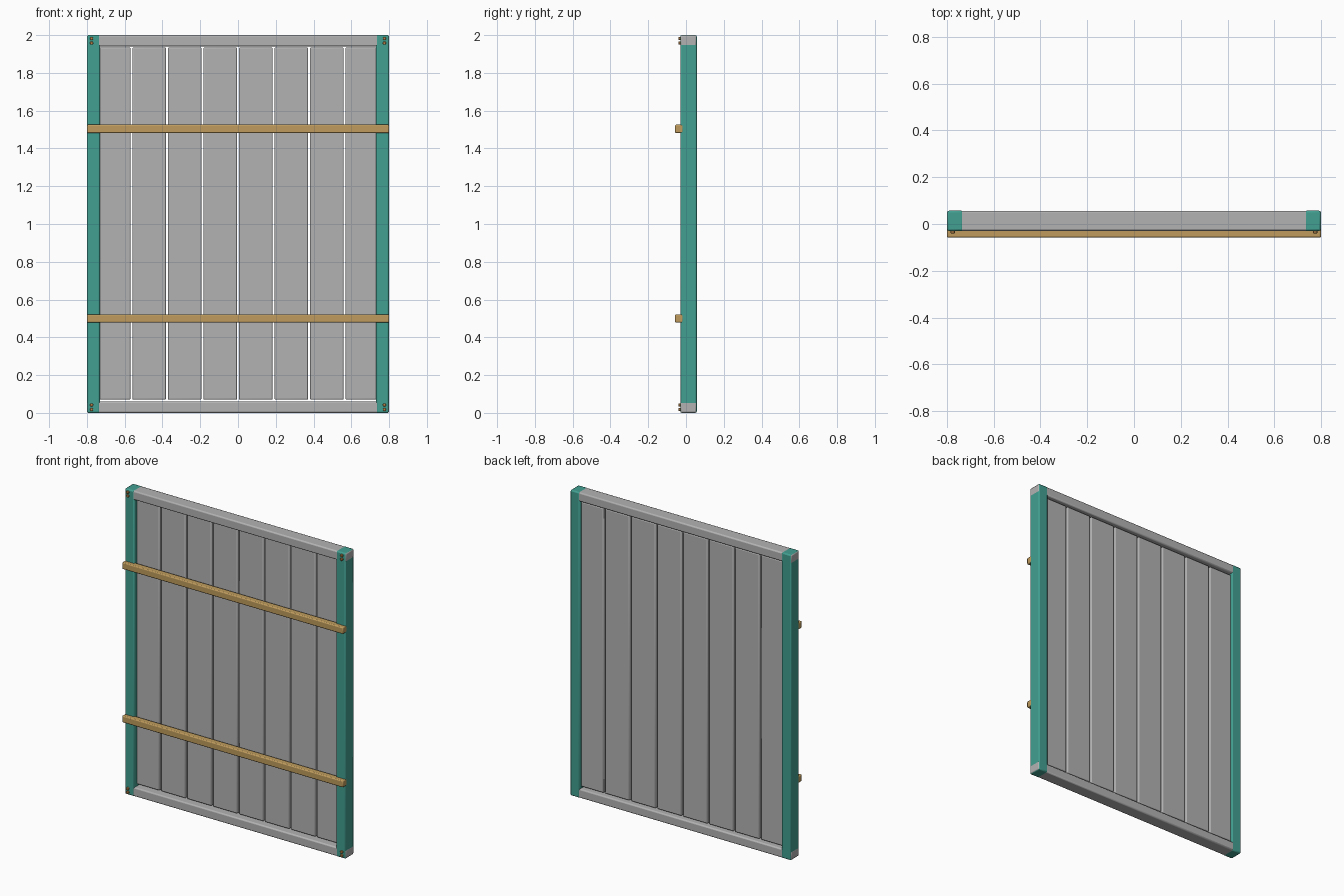
import bpy

if "Cube" in bpy.data.objects:
    bpy.data.objects.remove(bpy.data.objects["Cube"], do_unlink=True)


def material(name, rgb):
    m = bpy.data.materials.new(name)
    m.use_nodes = True
    m.diffuse_color = (*rgb, 1)
    m.node_tree.nodes["Principled BSDF"].inputs["Base Color"].default_value = (*rgb, 1)
    return m


GREY = material("weathered grey", (0.45, 0.45, 0.45))
TEAL = material("teal paint", (0.055, 0.35, 0.285))
WOOD = material("tan wood", (0.52, 0.33, 0.11))
BRASS = material("brass", (0.5, 0.24, 0.07))


def finish(obj, name, mat, bevel, segments=2):
    obj.name = name
    obj.data.materials.append(mat)
    mod = obj.modifiers.new("soft edges", "BEVEL")
    mod.width = bevel
    mod.segments = segments
    bpy.ops.object.shade_smooth_by_angle()
    return obj


def box(name, mat, x, y, z, bevel):
    """Bevelled box given its (min, max) on each axis."""
    spans = (x, y, z)
    bpy.ops.mesh.primitive_cube_add(size=1, location=[(a + b) / 2 for a, b in spans])
    obj = bpy.context.object
    obj.scale = [b - a for a, b in spans]
    bpy.ops.object.transform_apply(location=False, rotation=False, scale=True)
    return finish(obj, name, mat, bevel)


W, H = 0.8, 2.0            # half width, height
FRONT, BACK = -0.03, 0.057
POST, RAIL = 0.07, 0.06
EPS = 0.0006               # keeps overlapping corner faces apart

# Upright posts, proud of the rails except at the outer ends
for side, x0 in (("right", -W + EPS), ("left", W - POST)):
    box(f"{side}_post", TEAL, (x0, x0 + POST - EPS), (FRONT, BACK), (0, H), 0.008)

# Top and bottom rails
for name, z0 in (("bottom", 0), ("top", H - RAIL)):
    box(f"{name}_rail", GREY, (-W, W), (FRONT + EPS, BACK - EPS),
        (z0 + EPS, z0 + RAIL - EPS), 0.008)

# Vertical planks with narrow see-through gaps
PITCH, GAP = 0.188, 0.01
for i in range(8):
    x0 = (i - 4) * PITCH
    box(f"plank_{i + 1}", GREY, (x0 + GAP / 2, x0 + PITCH - GAP / 2),
        (0.0, 0.04), (0.07, 1.934), 0.006)

# Horizontal battens across the front
for name, z in (("lower", 0.5), ("upper", 1.504)):
    box(f"{name}_batten", WOOD, (-W, W), (-0.058, -0.015),
        (z - 0.022, z + 0.022), 0.006)

# Pairs of screws at the four corners
for side, x in (("right", -0.775), ("left", 0.775)):
    for end, z in (("bottom", 0.03), ("top", 1.97)):
        for k in (-1, 1):
            bpy.ops.mesh.primitive_cylinder_add(
                vertices=12, radius=0.009, depth=0.02,
                location=(x, FRONT, z + k * 0.012), rotation=(1.5708, 0, 0))
            finish(bpy.context.object, f"{side}_{end}_screw", BRASS, 0.002, 1)
